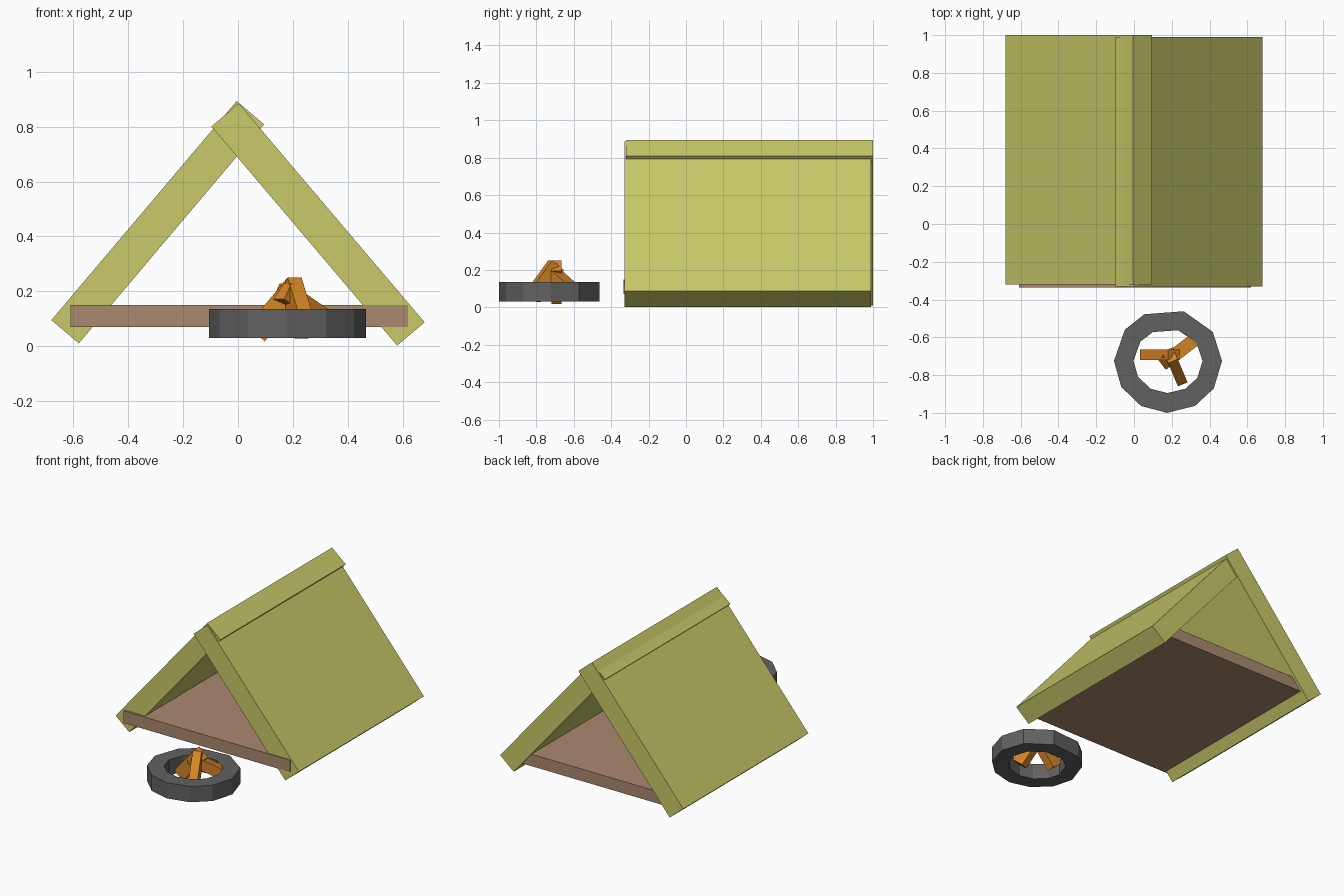
import bpy, bmesh
from math import cos, sin, radians
from mathutils import Vector, Matrix

if "Cube" in bpy.data.objects:
    bpy.data.objects.remove(bpy.data.objects["Cube"])


def material(name, rgb):
    m = bpy.data.materials.new(name)
    m.diffuse_color = (*rgb, 1)
    m.use_nodes = True
    m.node_tree.nodes["Principled BSDF"].inputs["Base Color"].default_value = m.diffuse_color
    return m


canvas = material("canvas_olive", (0.58, 0.59, 0.14))
brown = material("floor_brown", (0.40, 0.25, 0.16))
orange = material("wood_orange", (0.68, 0.24, 0.02))
stone = material("stone_grey", (0.12, 0.12, 0.12))


def finish(name, bm, mat):
    bmesh.ops.recalc_face_normals(bm, faces=bm.faces)
    me = bpy.data.meshes.new(name)
    bm.to_mesh(me)
    bm.free()
    me.materials.append(mat)
    ob = bpy.data.objects.new(name, me)
    bpy.context.collection.objects.link(ob)
    return ob


def beam(name, start, end, width, thick, mat):
    """Box along start-end; width is horizontal, thick is across it."""
    a, b = Vector(start), Vector(end)
    axis = (b - a).normalized()
    side = axis.cross(Vector((0, 0, 1))).normalized()
    up = side.cross(axis)
    rot = Matrix((axis, side, up)).transposed().to_4x4()
    scale = Matrix.Diagonal(((b - a).length, width, thick, 1))
    bm = bmesh.new()
    bmesh.ops.create_cube(bm, size=1, matrix=Matrix.Translation((a + b) / 2) @ rot @ scale)
    return finish(name, bm, mat)


# Tent: two leaning panels crossing at the ridge, and a floor
beam("left_tent_panel", (-0.63, 0.34, 0.053), (0.045, 0.34, 0.851), 1.32, 0.131, canvas)
beam("right_tent_panel", (0.63, 0.33, 0.045), (-0.047, 0.33, 0.843), 1.32, 0.131, canvas)
beam("tent_floor", (-0.61, 0.323, 0.11), (0.62, 0.323, 0.11), 1.316, 0.08, brown)

# Fire pit: uneven ring of wedge stones
angles = [0, 34, 73, 116, 143, 180, 210, 240, 269, 300, 328]
bm = bmesh.new()
rows = []
for a in angles:
    c, s = cos(radians(a)), sin(radians(a))
    rows.append([bm.verts.new((0.18 + rx * c, -0.725 + ry * s, z))
                 for rx, ry, z in ((0.286, 0.275, 0.03), (0.286, 0.275, 0.135),
                                   (0.183, 0.17, 0.135), (0.183, 0.17, 0.03))])
for i, r in enumerate(rows):
    n = rows[(i + 1) % len(rows)]
    for k in range(4):
        j = (k + 1) % 4
        bm.faces.new((r[k], n[k], n[j], r[j]))
finish("fire_pit_ring", bm, stone)

# Firewood: three logs leaning together
beam("left_log", (0.065, -0.692, 0.045), (0.212, -0.692, 0.222), 0.055, 0.085, orange)
beam("front_log", (0.245, -0.818, 0.055), (0.193, -0.695, 0.225), 0.055, 0.085, orange)
beam("back_log", (0.305, -0.625, 0.10), (0.16, -0.735, 0.20), 0.07, 0.065, orange)
